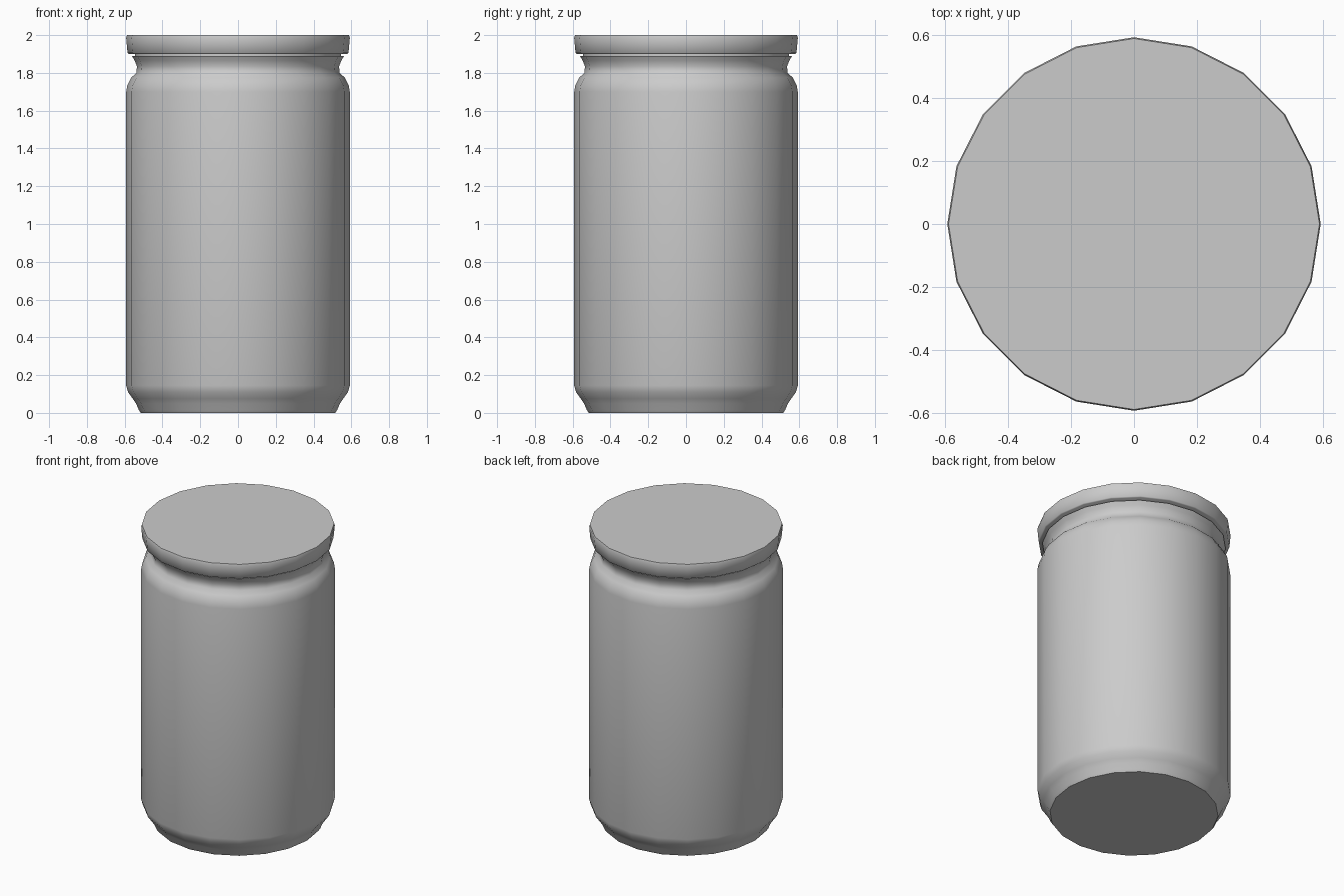
import bpy, bmesh, math

if "Cube" in bpy.data.objects:
    bpy.data.objects.remove(bpy.data.objects["Cube"])

SIDES = 20

grey = bpy.data.materials.new("plain grey")
grey.diffuse_color = (0.6, 0.6, 0.6, 1)
grey.use_nodes = True
grey.node_tree.nodes["Principled BSDF"].inputs["Base Color"].default_value = grey.diffuse_color


def lathe(name, profile):
    """Closed solid of revolution from (radius, height) points."""
    bm = bmesh.new()
    rings = []
    for r, z in profile:
        rings.append([bm.verts.new((r * math.cos(2 * math.pi * i / SIDES),
                                    r * math.sin(2 * math.pi * i / SIDES), z))
                      for i in range(SIDES)])
    for a, b in zip(rings, rings[1:]):
        for i in range(SIDES):
            j = (i + 1) % SIDES
            bm.faces.new((a[i], a[j], b[j], b[i]))
    bm.faces.new(rings[0][::-1])
    bm.faces.new(rings[-1])
    mesh = bpy.data.meshes.new(name)
    bm.to_mesh(mesh)
    bm.free()
    mesh.materials.append(grey)
    ob = bpy.data.objects.new(name, mesh)
    bpy.context.collection.objects.link(ob)
    bpy.ops.object.select_all(action='DESELECT')
    ob.select_set(True)
    bpy.context.view_layer.objects.active = ob
    bpy.ops.object.shade_smooth_by_angle(angle=math.radians(50))
    return ob


# Jar body: stepped foot, straight wall, rounded shoulder, flared neck
lathe("jar_body", [
    (0.515, 0.0), (0.525, 0.015), (0.54, 0.05), (0.557, 0.075),
    (0.582, 0.11), (0.592, 0.145),
    (0.592, 1.70), (0.586, 1.735), (0.565, 1.775), (0.538, 1.80),
    (0.535, 1.835), (0.547, 1.865), (0.562, 1.89),
])

# Short rim joining the jar to the lid
lathe("jar_rim", [(0.545, 1.885), (0.545, 1.91)])

# Lid: low disc with a slightly tapered skirt
lathe("lid", [(0.578, 1.90), (0.585, 1.905), (0.592, 1.985), (0.588, 2.0)])
